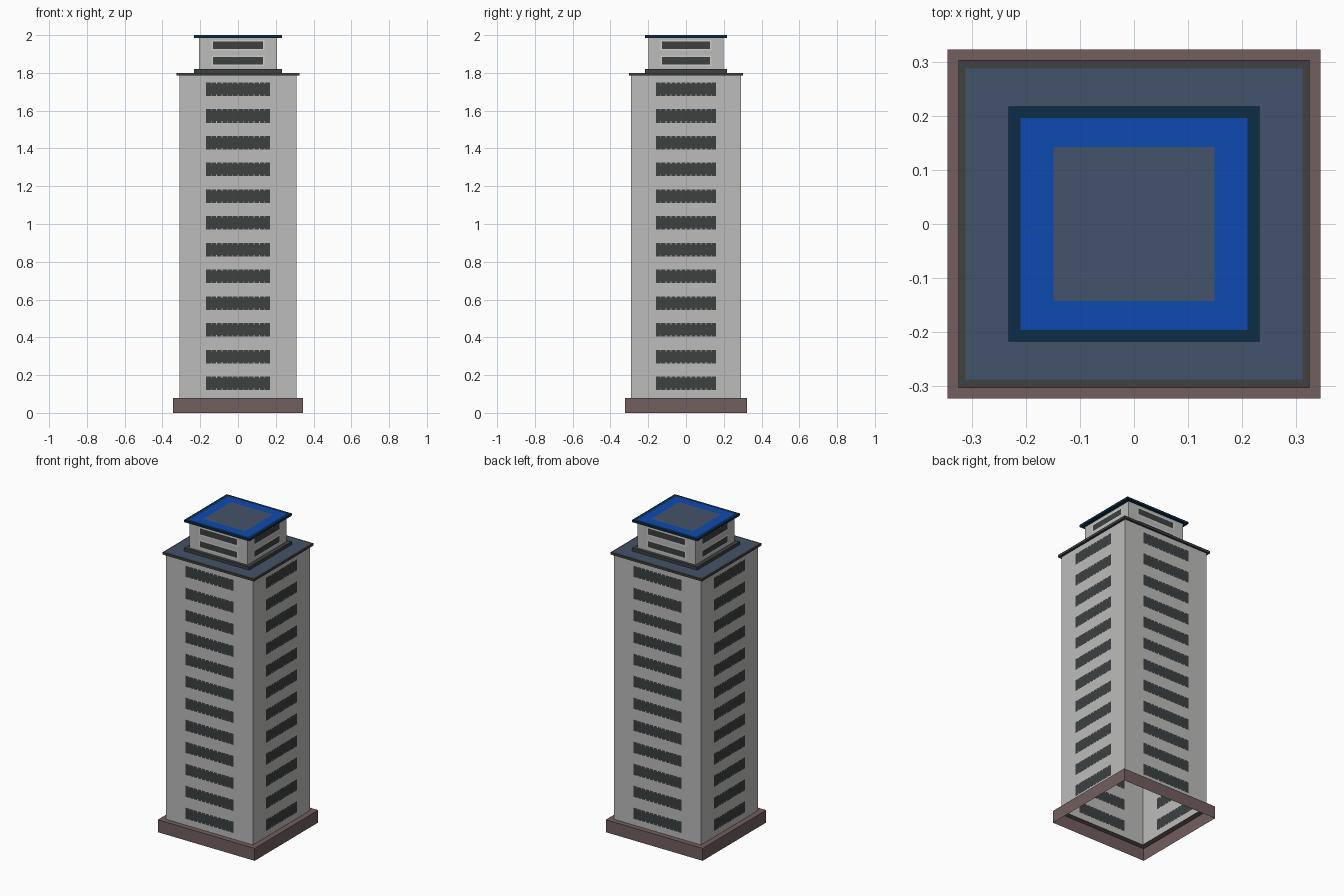
import bpy, bmesh

if "Cube" in bpy.data.objects:
    bpy.data.objects.remove(bpy.data.objects["Cube"])


def material(name, r, g, b):
    """Flat colour given as sRGB bytes, stored linear."""
    lin = [((c / 255 + 0.055) / 1.055) ** 2.4 if c > 10 else c / 255 / 12.92 for c in (r, g, b)]
    m = bpy.data.materials.new(name)
    m.diffuse_color = (*lin, 1)
    m.use_nodes = True
    m.node_tree.nodes["Principled BSDF"].inputs["Base Color"].default_value = m.diffuse_color
    return m


WALL = material("wall grey", 188, 188, 187)
GLASS = material("window dark", 60, 65, 64)
FRAME = material("pale window frame", 205, 205, 203)
BRICK = material("base brown", 114, 94, 94)
TRIM = material("dark trim", 62, 66, 65)
DECK = material("roof slate blue", 68, 83, 107)
BLUE = material("roof bright blue", 14, 74, 176)
NAVY = material("roof edge navy", 12, 44, 70)


def finish(name, bm, mats):
    bmesh.ops.remove_doubles(bm, verts=bm.verts, dist=1e-5)
    me = bpy.data.meshes.new(name)
    bm.to_mesh(me)
    bm.free()
    for m in mats:
        me.materials.append(m)
    ob = bpy.data.objects.new(name, me)
    bpy.context.collection.objects.link(ob)
    return ob


def slab(name, hx, hy, z0, z1, side, insets=(), hole=None, bottom=None):
    """Box with nested coloured rectangles on top; an optional hole opens the
    top; bottom is None (open), 'full' or the (hx, hy) of its opening."""
    mats = [side] + [i[2] for i in insets]
    bm = bmesh.new()

    def rect(a, b, z):
        return [bm.verts.new((sx * a, sy * b, z)) for sx, sy in ((-1, -1), (1, -1), (1, 1), (-1, 1))]

    def ring(lo, hi, mi):
        for k in range(4):
            n = (k + 1) % 4
            bm.faces.new((lo[k], lo[n], hi[n], hi[k])).material_index = mi

    low, cur = rect(hx, hy, z0), rect(hx, hy, z1)
    ring(low, cur, 0)
    mi = 0
    for i, (a, b, _) in enumerate(insets):
        nxt = rect(a, b, z1)
        ring(cur, nxt, mi)
        cur, mi = nxt, i + 1
    if hole:
        ring(cur, rect(*hole, z1), mi)
    else:
        bm.faces.new(cur).material_index = mi
    if bottom == 'full':
        bm.faces.new(low[::-1])
    elif bottom:
        ring(rect(*bottom, z0), low, 0)
    return finish(name, bm, mats)


def walls(name, hx, hy, us, zs, mats, rule):
    """Four single-sheet walls cut on a grid (u in -1..1), coloured by rule(u, z)."""
    bm = bmesh.new()
    us, zs = sorted(us), sorted(zs)
    for nx, ny in ((0, -1), (1, 0), (0, 1), (-1, 0)):
        def point(u, z):
            return bm.verts.new(((nx - ny * u) * hx, (ny + nx * u) * hy, z))
        grid = [[point(u, z) for u in us] for z in zs]
        for j in range(len(zs) - 1):
            for i in range(len(us) - 1):
                f = bm.faces.new((grid[j][i], grid[j][i + 1], grid[j + 1][i + 1], grid[j + 1][i]))
                f.material_index = rule((us[i] + us[i + 1]) / 2, (zs[j] + zs[j + 1]) / 2)
    return finish(name, bm, mats)


# plinth: open underneath, with a ledge around the tower
slab("base_plinth", 0.345, 0.323, 0, 0.08, BRICK, hole=(0.31, 0.29))

# main tower: twelve window bands with notched top and bottom edges
W, COLS, NW = 0.55, 12, 0.013
notches = [-W + 2 * W * k / COLS for k in range(1, COLS)]
us = [-1, -W, W, 1] + [n + s * NW / 2 for n in notches for s in (-1, 1)]
rows = [0.156 + 0.1416 * k for k in range(12)]
H, CORE = 0.036, 0.028
zs = [0.08, 1.785] + [r + d for r in rows for d in (-H, -CORE, CORE, H)]


def tower_rule(u, z):
    d = min(abs(z - r) for r in rows)
    if abs(u) > W or d > H:
        return 0
    notched = any(abs(u - n) < NW / 2 for n in notches)
    return 0 if notched and d > CORE else 1


walls("tower_walls", 0.31, 0.29, us, zs, [WALL, GLASS], tower_rule)

# main roof and the curb of the penthouse
slab("main_roof", 0.325, 0.303, 1.785, 1.80, TRIM, insets=[(0.312, 0.288, DECK)], bottom='full')
slab("penthouse_curb", 0.232, 0.217, 1.80, 1.82, TRIM, hole=(0.207, 0.195))

# penthouse: two framed window bands
prows = [1.864, 1.946]
FW, GW, FH, GH = 0.68, 0.64, 0.027, 0.019
pzs = [1.82, 1.988] + [r + d for r in prows for d in (-FH, -GH, GH, FH)]


def penthouse_rule(u, z):
    d = min(abs(z - r) for r in prows)
    if abs(u) > FW or d > FH:
        return 0
    return 2 if abs(u) < GW and d < GH else 1


walls("penthouse_walls", 0.207, 0.198, [-1, -FW, -GW, GW, FW, 1], pzs, [WALL, FRAME, GLASS], penthouse_rule)

# penthouse roof: navy edge, blue border, slate centre
slab("penthouse_roof", 0.232, 0.217, 1.986, 2.0, NAVY,
     insets=[(0.21, 0.196, BLUE), (0.149, 0.142, DECK)], bottom='full')
